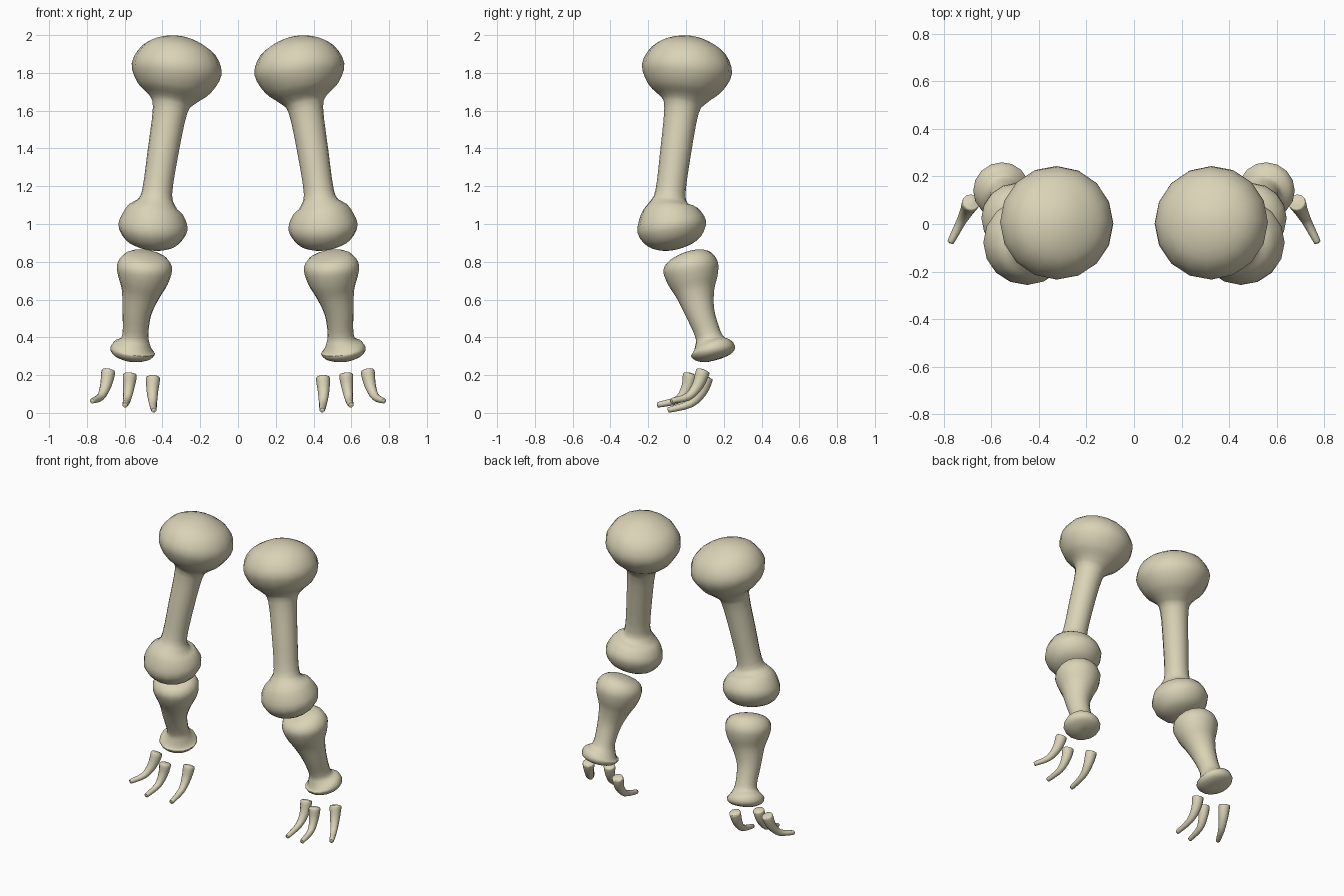
import bpy, bmesh, math
from mathutils import Vector

if "Cube" in bpy.data.objects:
    bpy.data.objects.remove(bpy.data.objects["Cube"])

bone_mat = bpy.data.materials.new("bone")
bone_mat.diffuse_color = (0.70, 0.65, 0.47, 1)
bone_mat.use_nodes = True
bone_mat.node_tree.nodes["Principled BSDF"].inputs["Base Color"].default_value = bone_mat.diffuse_color


def smooth_path(stations, sub):
    """Catmull-Rom through (x, y, z, radius); first and last radius are 0 (round poles)."""
    p = [Vector(s) for s in stations]
    flip = lambda v: Vector((v[0], v[1], v[2], -v[3]))
    p = [flip(p[1])] + p + [flip(p[-2])]
    out = []
    for i in range(1, len(p) - 2):
        a, b, c, d = p[i - 1:i + 3]
        for k in range(sub):
            t = k / sub
            out.append(0.5 * (2 * b + (c - a) * t + (2 * a - 5 * b + 4 * c - d) * t * t
                              + (3 * b - a - 3 * c + d) * t ** 3))
    return out + [p[-2]]


def make_bone(name, stations, sides, sub=3):
    """Round tube of varying radius along a path, mirrored to the other leg."""
    path = smooth_path(stations, sub)
    pos = [v.to_3d() for v in path]
    bm = bmesh.new()
    rings = []
    for i in range(1, len(path) - 1):
        lo, hi = max(i - 2, 0), min(i + 2, len(path) - 1)
        tan = (pos[hi] - pos[lo]).normalized()
        u = Vector((1, 0, 0))
        u = (u - tan * u.dot(tan)).normalized()
        w = tan.cross(u)
        r = max(path[i][3], 0.001)
        rings.append([bm.verts.new(pos[i] + r * (u * math.cos(a) + w * math.sin(a)))
                      for a in (2 * math.pi * k / sides for k in range(sides))])
    for r0, r1 in zip(rings, rings[1:]):
        for k in range(sides):
            n = (k + 1) % sides
            bm.faces.new((r0[k], r0[n], r1[n], r1[k]))
    for ring, tip in ((rings[0], pos[0]), (rings[-1], pos[-1])):
        v = bm.verts.new(tip)
        for k in range(sides):
            bm.faces.new((ring[k], ring[(k + 1) % sides], v))
    bmesh.ops.recalc_face_normals(bm, faces=bm.faces)
    for f in bm.faces:
        f.smooth = True
    me = bpy.data.meshes.new(name)
    bm.to_mesh(me)
    bm.free()
    me.materials.append(bone_mat)
    ob = bpy.data.objects.new(name, me)
    bpy.context.collection.objects.link(ob)
    ob.modifiers.new("both_legs", 'MIRROR').use_mirror_merge = False
    return ob


# Thigh bones: big ball on top, slim shaft, knee knob
make_bone("thigh_bone", [
    (.300, .024, 1.993, 0), (.303, .022, 1.975, .10), (.312, .015, 1.92, .195),
    (.325, .005, 1.82, .240), (.338, -.006, 1.72, .195), (.348, -.013, 1.66, .125),
    (.360, -.024, 1.60, .092), (.397, -.055, 1.38, .082), (.428, -.082, 1.17, .080),
    (.435, -.088, 1.11, .105), (.443, -.088, 1.07, .15), (.450, -.075, .985, .184),
    (.457, -.060, .91, .145), (.461, -.053, .876, .075), (.462, -.051, .868, 0)], 16)

# Shin bones: knee end, shaft, flared ankle
make_bone("shin_bone", [
    (.487, .005, .850, 0), (.488, .007, .843, .07), (.491, .014, .82, .122),
    (.495, .025, .77, .147), (.502, .036, .70, .132), (.515, .050, .63, .102),
    (.535, .075, .53, .077), (.543, .115, .42, .068), (.547, .127, .375, .082),
    (.555, .138, .345, .111), (.558, .143, .325, .119), (.561, .148, .30, .102),
    (.563, .152, .283, .055), (.563, .153, .280, 0)], 16)

# Claws: three tapered, forward-curving toes per foot
claws = {
    "inner_claw": [(.450, .105, .180), (.453, .080, .110), (.450, .022, .048), (.446, -.085, .017)],
    "middle_claw": [(.573, .020, .197), (.578, .005, .135), (.588, -.042, .070), (.597, -.142, .044)],
    "outer_claw": [(.687, .088, .215), (.700, .062, .145), (.727, .010, .085), (.768, -.070, .065)],
}
for name, pts in claws.items():
    p = [Vector(q) for q in pts]
    d0 = (p[0] - p[1]).normalized()
    d1 = (p[3] - p[2]).normalized()
    st = [(*(p[0] + d0 * .016), 0), (*(p[0] + d0 * .011), .026), (*p[0], .037)]
    st += [(*p[1], .030), (*p[2], .021), (*p[3], .015)]
    st += [(*(p[3] + d1 * .009), .010), (*(p[3] + d1 * .013), 0)]
    make_bone(name, st, 12)
